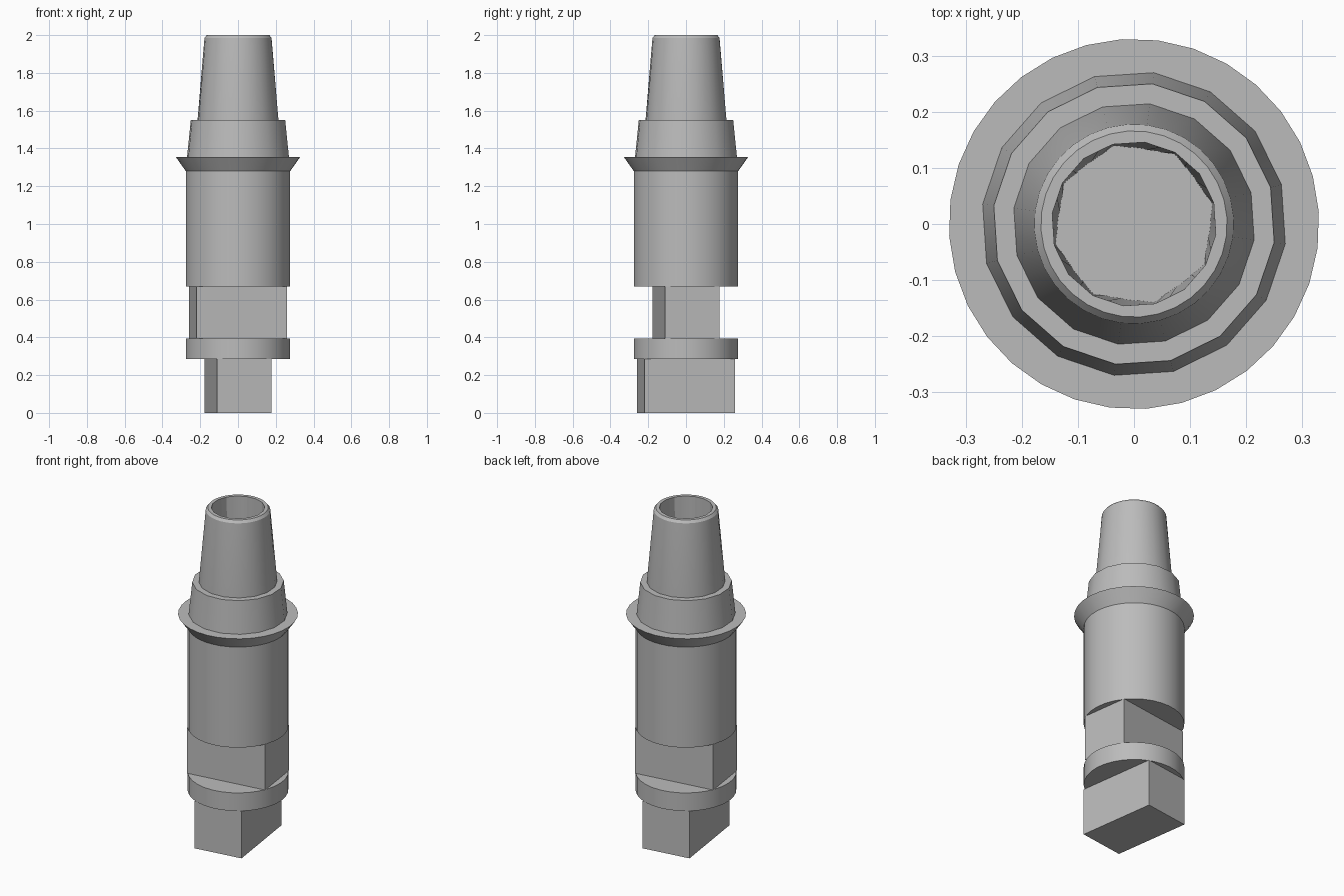
import bpy
import bmesh
import math

cube = bpy.data.objects.get("Cube")
if cube:
    bpy.data.objects.remove(cube, do_unlink=True)

STEPS = 32
PHASE = math.radians(15)
RADIUS = 0.277

steel = bpy.data.materials.new("brushed_grey")
steel.use_nodes = True
GREY = (0.5, 0.5, 0.5, 1)
steel.diffuse_color = GREY
steel.node_tree.nodes["Principled BSDF"].inputs["Base Color"].default_value = GREY


def finish(name, bm):
    bmesh.ops.recalc_face_normals(bm, faces=bm.faces)
    mesh = bpy.data.meshes.new(name)
    bm.to_mesh(mesh)
    bm.free()
    mesh.materials.append(steel)
    obj = bpy.data.objects.new(name, mesh)
    bpy.context.collection.objects.link(obj)
    bpy.ops.object.select_all(action="DESELECT")
    obj.select_set(True)
    bpy.context.view_layer.objects.active = obj
    bpy.ops.object.shade_smooth_by_angle(angle=math.radians(30))
    return obj


def ring(bm, radius, z, sides):
    """Points along a regular polygon, always STEPS of them."""
    verts = []
    for i in range(STEPS):
        t = i * math.tau / STEPS
        chord = math.cos(math.pi / sides) / math.cos(t % (math.tau / sides) - math.pi / sides)
        r = radius * chord
        verts.append(bm.verts.new((r * math.cos(t + PHASE), r * math.sin(t + PHASE), z)))
    return verts


def turned(name, profile):
    """Closed turned part from (radius, height, sides) rings."""
    bm = bmesh.new()
    rings = [ring(bm, *p) for p in profile]
    for low, high in zip(rings, rings[1:]):
        for i in range(STEPS):
            j = (i + 1) % STEPS
            bm.faces.new((low[i], low[j], high[j], high[i]))
    bm.faces.new(rings[0])
    bm.faces.new(rings[-1])
    return finish(name, bm)


def tang(name, z0, z1, angle):
    """Rectangular block with its corners on the shank circle."""
    half_width, half_length = 0.145, 0.242
    bm = bmesh.new()
    bmesh.ops.create_cube(bm, size=1)
    c, s = math.cos(angle), math.sin(angle)
    for v in bm.verts:
        x, y = v.co.x * 2 * half_width, v.co.y * 2 * half_length
        v.co = (c * x - s * y, s * x + c * y, z0 if v.co.z < 0 else z1)
    return finish(name, bm)


# Two crossed blocks with a disc between them
TURN = math.radians(8)
tang("lower_tang", 0, 0.285, TURN)
turned("middle_disc", [(RADIUS, 0.285, 32), (RADIUS, 0.395, 32)])
tang("upper_tang", 0.395, 0.67, TURN + math.pi / 2)

# Shank with its flared flange
turned("shank", [(RADIUS, 0.67, 32), (RADIUS, 1.28, 32), (0.33, 1.355, 32)])

# Stepped collar
turned("collar", [(0.272, 1.355, 16), (0.252, 1.55, 16)])

# Tapered nose with a blind bore
turned("nose", [
    (0.216, 1.38, 16), (0.216, 1.55, 16), (0.178, 1.985, 32), (0.166, 2.0, 32),
    (0.147, 2.0, 16), (0.143, 1.42, 8),
])
